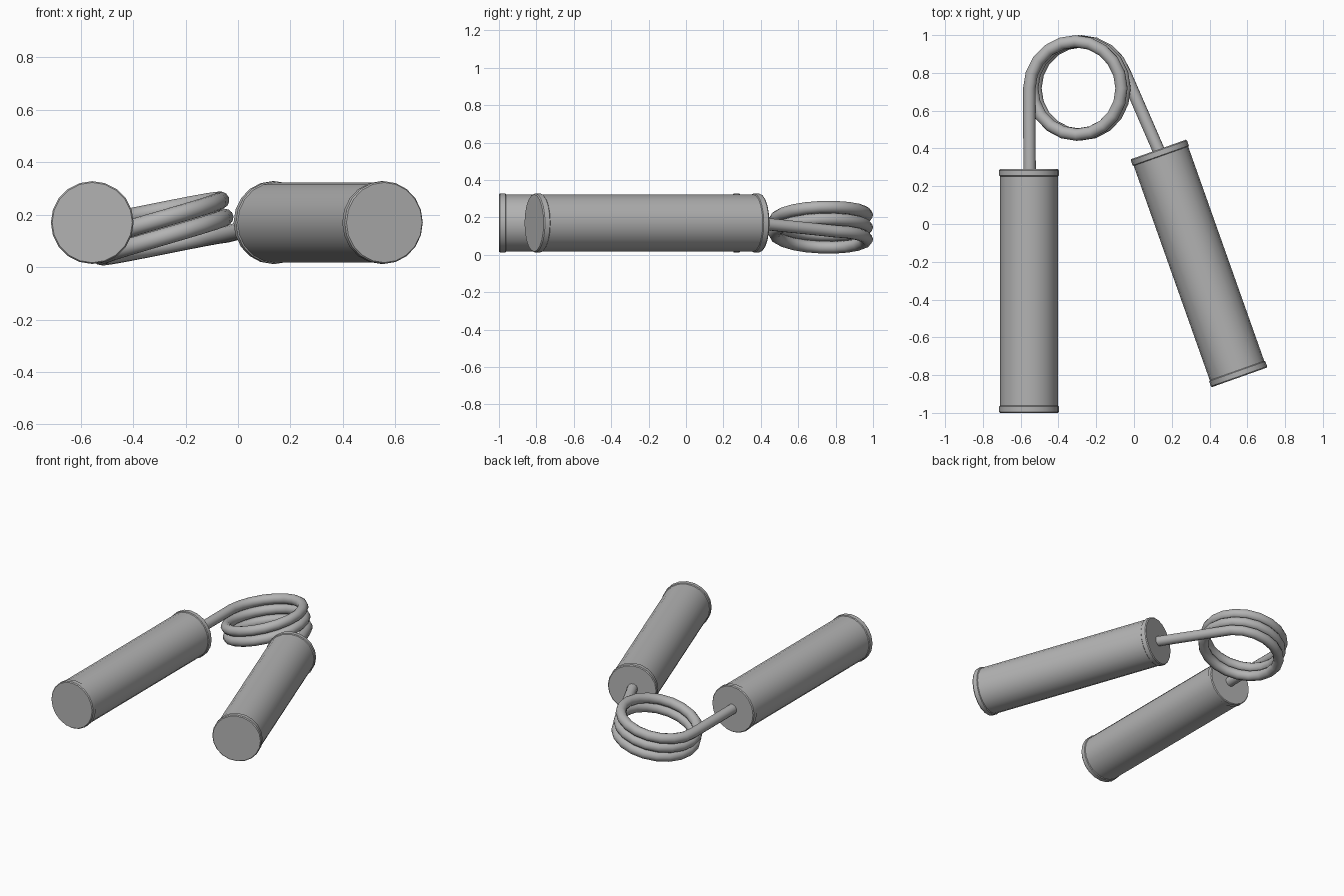
import bpy, bmesh, math
from mathutils import Vector, Matrix

cube = bpy.data.objects.get("Cube")
if cube:
    bpy.data.objects.remove(cube, do_unlink=True)

GREY = (0.45, 0.45, 0.45, 1)
grey = bpy.data.materials.new("plain grey")
grey.use_nodes = True
grey.diffuse_color = GREY
grey.node_tree.nodes["Principled BSDF"].inputs["Base Color"].default_value = GREY

MID_Z = 0.17
SIDES = 20


def finish(obj, angle):
    if not obj.data.materials:
        obj.data.materials.append(grey)
    bpy.ops.object.select_all(action="DESELECT")
    obj.select_set(True)
    bpy.context.view_layer.objects.active = obj
    bpy.ops.object.shade_smooth_by_angle(angle=math.radians(angle))


def lathe(name, profile, start, direction):
    """Closed solid turned from (radius, distance) points along a direction."""
    bm = bmesh.new()
    rings = [[bm.verts.new((r * math.cos(a), r * math.sin(a), d))
              for a in (math.tau * i / SIDES for i in range(SIDES))]
             for r, d in profile]
    for lower, upper in zip(rings, rings[1:]):
        for i in range(SIDES):
            j = (i + 1) % SIDES
            bm.faces.new((lower[i], lower[j], upper[j], upper[i]))
    bm.faces.new(rings[0][::-1])
    bm.faces.new(rings[-1])
    turn = direction.to_track_quat("Z", "Y").to_matrix().to_4x4()
    bm.transform(Matrix.Translation(start) @ turn)
    mesh = bpy.data.meshes.new(name)
    bm.to_mesh(mesh)
    bm.free()
    obj = bpy.data.objects.new(name, mesh)
    bpy.context.collection.objects.link(obj)
    finish(obj, 30)


# Handles: grip with a slightly wider rim at each end
grips = {
    "right": (Vector((-0.556, 0.29, MID_Z)), Vector((-0.556, -1.0, MID_Z))),
    "left": (Vector((0.13, 0.395, MID_Z)), Vector((0.558, -0.812, MID_Z))),
}
RIM, GRIP, CAP = 0.158, 0.153, 0.038
for side, (inner, outer) in grips.items():
    axis = outer - inner
    length = axis.length
    cap = [(GRIP, 0), (RIM, 0.006), (RIM, CAP - 0.004), (GRIP, CAP)]
    lathe(side + "_handle_inner_cap", cap, inner, axis)
    lathe(side + "_handle_grip", [(GRIP, CAP), (GRIP, length - CAP)], inner, axis)
    lathe(side + "_handle_outer_cap", cap, outer, -axis)

# Spring: a tilted coil running straight into both handles
RADIUS, PITCH, SLOPE, STEPS = 0.247, 0.065, 0.245, 20
tilt = math.cos(math.atan(SLOPE))
path = [grips["right"][0] + Vector((0.003, -0.02, 0))]
for i in range(round(2.44 * STEPS) + 1):
    turns = i / STEPS
    angle = math.pi - math.tau * turns
    across = RADIUS * tilt * math.cos(angle)
    path.append(Vector((-0.314 + across + 0.016 * turns,
                        0.72 + RADIUS * math.sin(angle),
                        MID_Z + SLOPE * (across + RADIUS * tilt) - PITCH * turns)))
path.append(grips["left"][0] + Vector((0.007, -0.02, 0)))

curve = bpy.data.curves.new("spring_path", "CURVE")
curve.dimensions = "3D"
curve.bevel_depth = 0.033
curve.bevel_resolution = 4
curve.use_fill_caps = True
spline = curve.splines.new("POLY")
spline.points.add(len(path) - 1)
for point, co in zip(spline.points, path):
    point.co = (*co, 1)
curve.materials.append(grey)
spring = bpy.data.objects.new("coil_spring", curve)
bpy.context.collection.objects.link(spring)
bpy.ops.object.select_all(action="DESELECT")
spring.select_set(True)
bpy.context.view_layer.objects.active = spring
bpy.ops.object.convert(target="MESH")
finish(bpy.context.view_layer.objects.active, 50)
